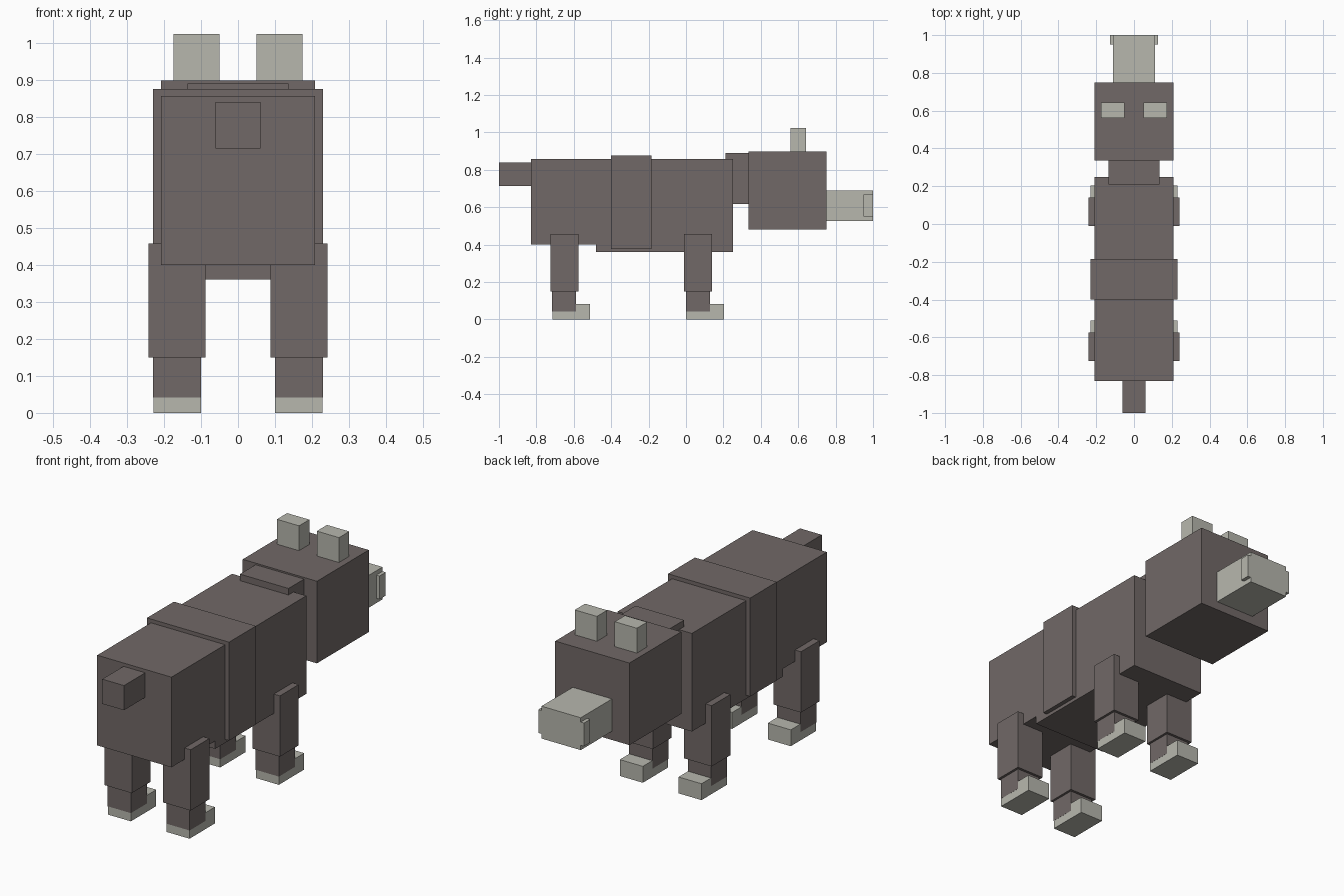
import bpy

if "Cube" in bpy.data.objects:
    bpy.data.objects.remove(bpy.data.objects["Cube"])


def material(name, rgb):
    m = bpy.data.materials.new(name)
    m.diffuse_color = (*rgb, 1.0)
    m.use_nodes = True
    m.node_tree.nodes["Principled BSDF"].inputs["Base Color"].default_value = m.diffuse_color
    return m


FUR = material("dark_fur", (0.165, 0.140, 0.135))
PALE = material("pale_grey", (0.474, 0.474, 0.423))


def box(name, x, y, z, mat):
    """Axis-aligned box from (min, max) ranges."""
    bpy.ops.mesh.primitive_cube_add(size=1)
    ob = bpy.context.object
    ob.name = ob.data.name = name
    for v in ob.data.vertices:
        v.co = [r[0] if c < 0 else r[1] for c, r in zip(v.co, (x, y, z))]
    ob.data.materials.append(mat)
    return ob


def centred(name, half, y, z, mat):
    return box(name, (-half, half), y, z, mat)


def pair(name, x, y, z, mat):
    """Box on the right side plus its mirror on the left."""
    box(name + "_right", x, y, z, mat)
    box(name + "_left", (-x[1], -x[0]), y, z, mat)


# Body, belly band and tail
centred("hindquarters", 0.208, (-0.83, -0.30), (0.40, 0.857), FUR)
centred("chest", 0.208, (-0.48, 0.25), (0.36, 0.857), FUR)
centred("belly_band", 0.23, (-0.40, -0.185), (0.377, 0.876), FUR)
centred("tail", 0.061, (-1.0, -0.83), (0.715, 0.84), FUR)

# Neck, head, snout and ears
centred("neck", 0.136, (0.21, 0.335), (0.617, 0.89), FUR)
centred("head", 0.208, (0.335, 0.75), (0.482, 0.898), FUR)
centred("snout", 0.11, (0.75, 1.0), (0.526, 0.69), PALE)
centred("muzzle_tip", 0.128, (0.95, 1.0), (0.55, 0.668), PALE)
pair("ear", (0.05, 0.174), (0.56, 0.642), (0.898, 1.024), PALE)

# Legs: upper leg, shin and paw, with the shin a hair proud of the paw
for label, heel in (("front", 0.0), ("hind", -0.715)):
    pair(label + "_upper_leg", (0.088, 0.242), (heel - 0.01, heel + 0.14),
         (0.15, 0.458), FUR)
    pair(label + "_shin", (0.0995, 0.2295), (heel - 0.0005, heel + 0.127),
         (0.042, 0.15), FUR)
    pair(label + "_paw", (0.10, 0.229), (heel, heel + 0.203), (0.0, 0.083), PALE)
